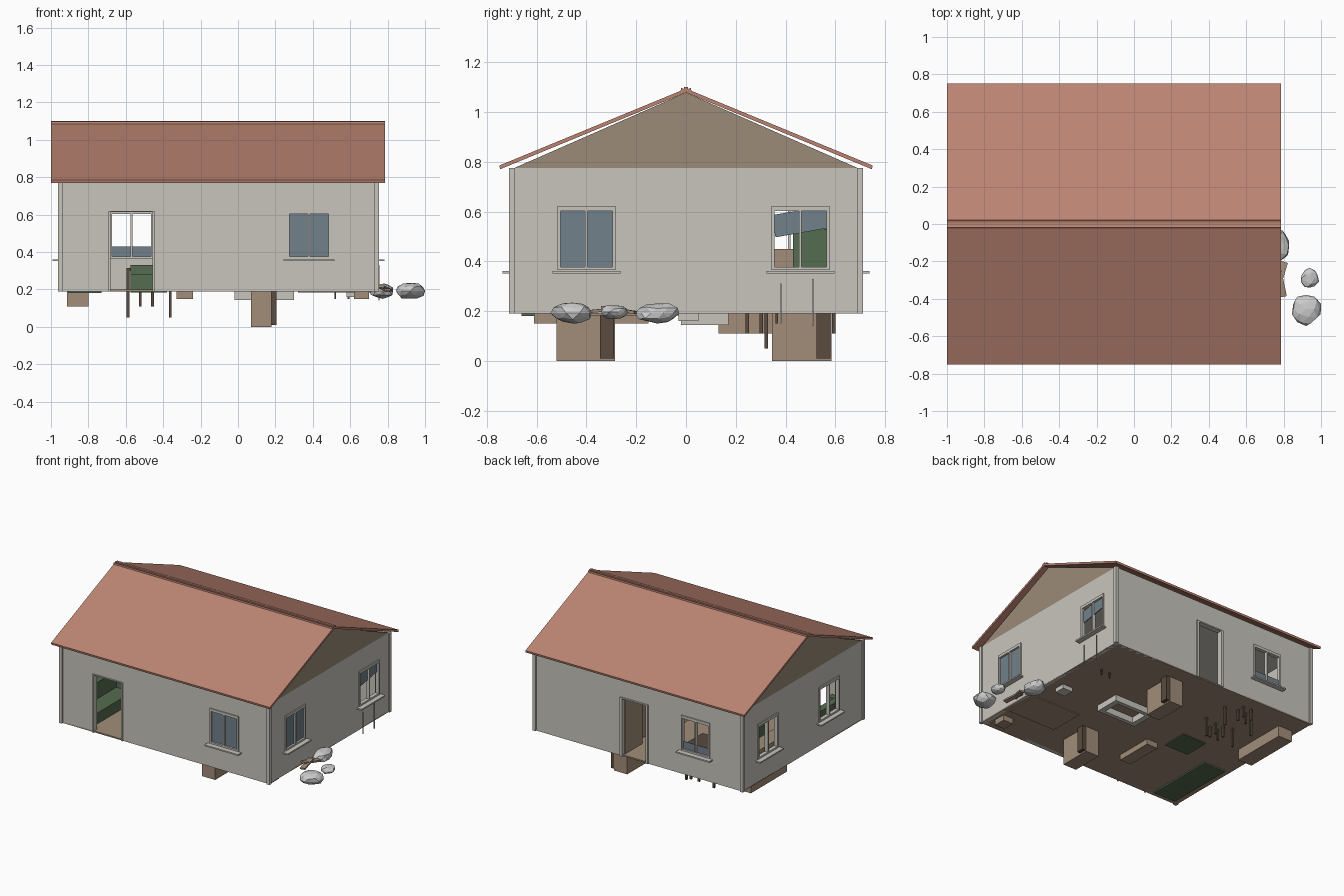
import bpy, bmesh, math, random
from mathutils import Matrix, Vector

if "Cube" in bpy.data.objects:
    bpy.data.objects.remove(bpy.data.objects["Cube"])

random.seed(4)


def material(name, rgb):
    m = bpy.data.materials.new(name)
    m.diffuse_color = (*rgb, 1)
    m.use_nodes = True
    m.node_tree.nodes["Principled BSDF"].inputs["Base Color"].default_value = m.diffuse_color
    return m


PLASTER = material("plaster", (0.58, 0.56, 0.51))
ROOF = material("roof_tile", (0.50, 0.23, 0.17))
TAN = material("gable_board", (0.33, 0.26, 0.19))
WOOD = material("wood", (0.36, 0.27, 0.19))
GLASS = material("glass", (0.17, 0.22, 0.26))
GREEN = material("green_cloth", (0.09, 0.15, 0.08))
DARK = material("dark_wood", (0.10, 0.07, 0.05))


def finish(name, bm, mat):
    bmesh.ops.recalc_face_normals(bm, faces=bm.faces)
    me = bpy.data.meshes.new(name)
    bm.to_mesh(me)
    bm.free()
    ob = bpy.data.objects.new(name, me)
    bpy.context.collection.objects.link(ob)
    if mat:
        me.materials.append(mat)
    return ob


def add_box(bm, x0, x1, y0, y1, z0, z1):
    m = (Matrix.Translation(((x0 + x1) / 2, (y0 + y1) / 2, (z0 + z1) / 2))
         @ Matrix.Diagonal((abs(x1 - x0), abs(y1 - y0), abs(z1 - z0), 1)))
    return bmesh.ops.create_cube(bm, size=1, matrix=m)["verts"]


def boxes(name, mat, *dims):
    bm = bmesh.new()
    for d in dims:
        add_box(bm, *d)
    return finish(name, bm, mat)


def prism(name, mat, yz, x0, x1):
    bm = bmesh.new()
    f = bm.faces.new([bm.verts.new((x0, y, z)) for y, z in yz])
    r = bmesh.ops.extrude_face_region(bm, geom=[f])
    bmesh.ops.translate(bm, vec=(x1 - x0, 0, 0),
                        verts=[v for v in r["geom"] if isinstance(v, bmesh.types.BMVert)])
    return finish(name, bm, mat)


X0, X1, YW = -0.955, 0.745, 0.70
Z0, Z1, TOP = 0.19, 0.775, 0.615


def place(side, u0, u1, v0, v1, z0, z1):
    """u runs along the wall, v points outward from the wall face."""
    if side == "front":
        return u0, u1, -YW - v1, -YW - v0, z0, z1
    if side == "back":
        return u0, u1, YW + v0, YW + v1, z0, z1
    if side == "right":
        return X1 + v0, X1 + v1, u0, u1, z0, z1
    return X0 - v1, X0 - v0, u0, u1, z0, z1


def wall(side, start, end, openings):
    parts, u = [], start
    for c, half, sill in sorted(openings):
        parts.append((u, c - half, Z0, Z1))
        parts.append((c - half, c + half, TOP, Z1))
        if sill > Z0:
            parts.append((c - half, c + half, Z0, sill))
        u = c + half
    parts.append((u, end, Z0, Z1))
    boxes(side + "_wall", PLASTER, *[place(side, a, b, -0.03, 0, c, d) for a, b, c, d in parts])


def window(side, c, panes=""):
    h, s = 0.117, 0.365
    bars = [(c - h, c - h + 0.012), (c - 0.005, c + 0.005), (c + h - 0.012, c + h)]
    frame = [place(side, a, b, -0.02, 0.008, s, TOP) for a, b in bars]
    frame += [place(side, c - h, c + h, -0.02, 0.008, TOP - 0.012, TOP + 0.008),
              place(side, c - h, c + h, -0.02, 0.008, s, s + 0.012),
              place(side, c - 0.137, c + 0.137, -0.03, 0.038, s - 0.014, s - 0.004)]
    boxes(side + "_window_frame", PLASTER, *frame)
    if panes == "full":
        boxes(side + "_glass", GLASS, place(side, c - h, c + h, -0.012, -0.006, s, TOP))


# Walls with openings
WIN, F, B = 0.117, -0.57, -0.07
wall("front", X0, X1, [(F, 0.118, Z0), (0.38, WIN, 0.365)])
wall("back", X0, X1, [(B, 0.105, Z0), (-0.57, WIN, 0.365)])
wall("right", -YW, YW, [(-0.40, WIN, 0.365), (0.46, WIN, 0.365)])
wall("left", -YW, YW, [(-0.30, WIN, 0.365), (0.415, WIN, 0.365)])
window("front", 0.38, "full")
window("right", -0.40, "full")
for side, c in (("right", 0.46), ("back", -0.57), ("left", -0.30), ("left", 0.415)):
    window(side, c)

# Broken panes
shard = boxes("tilted_glass_shard", GLASS, (-0.003, 0.003, -0.11, 0.11, -0.045, 0.045))
shard.location, shard.rotation_euler = (0.735, 0.46, 0.56), (math.radians(10), 0, 0)
boxes("back_glass_shard", GLASS, (-0.68, -0.46, 0.69, 0.695, 0.365, 0.43))

# Door casings and the open back door
for side, c, h, w in (("front", F, 0.118, 0.01), ("back", B, 0.105, 0.018)):
    boxes(side + "_door_casing", PLASTER,
          place(side, c - h - w / 2, c - h + w / 2, -0.03, 0.01, Z0, TOP),
          place(side, c + h - w / 2, c + h + w / 2, -0.03, 0.01, Z0, TOP),
          place(side, c - h - w / 2, c + h + w / 2, -0.03, 0.01, TOP, TOP + w / 2))
boxes("back_door_leaf", WOOD, (0.02, 0.035, 0.48, 0.68, 0.2, 0.61))

# Corner posts, floor, ceiling
boxes("corner_posts", PLASTER, *[
    (x, x + 0.025, y, y + 0.025, Z0, Z1) for x in (-0.963, 0.73) for y in (-0.712, 0.687)])
boxes("floor", WOOD, (X0, X1, -YW, YW, Z0, 0.2))
boxes("ceiling", PLASTER, (X0 + 0.03, X1 - 0.03, -0.67, 0.67, 0.755, 0.765))

# Gables and roof
for name, x in (("left_gable", X0), ("right_gable", X1 - 0.02)):
    prism(name, TAN, [(-0.69, Z1), (0.69, Z1), (0, 1.078)], x, x + 0.02)
for name, s in (("front_roof", -1), ("back_roof", 1)):
    prism(name, ROOF, [(s * 0.75, 0.785), (s * 0.747, 0.77), (0, 1.078), (0, 1.094)], -1, 0.785)
prism("ridge_cap", ROOF, [(-0.022, 1.08), (-0.02, 1.097), (-0.008, 1.093), (-0.007, 1.1),
                          (0.007, 1.1), (0.008, 1.093), (0.02, 1.097), (0.022, 1.08)], -1, 0.785)

# Sunken cabinets with door panels
for y0, y1 in ((0.345, 0.585), (-0.52, -0.285)):
    boxes("tall_cabinet", WOOD, (0.07, 0.178, y0, y1, 0, 0.45))
    boxes("cabinet_panel", DARK, (0.178, 0.205, y1 - 0.06, y1 - 0.005, 0.01, 0.44))

# Bedroom furniture
boxes("bed_base", WOOD, (0.32, 0.71, -0.45, -0.19, 0.183, 0.27))
boxes("mattress", PLASTER, (0.33, 0.70, -0.44, -0.20, 0.27, 0.30))
boxes("nightstand", WOOD, (0.62, 0.70, -0.61, -0.52, 0.15, 0.28))
boxes("small_grey_box", PLASTER, (0.58, 0.66, -0.03, 0.05, 0.16, 0.26))
boxes("green_panel", GREEN, (0.56, 0.59, 0.43, 0.57, 0.2, 0.53))

# Open grey basin frame
boxes("basin", PLASTER, (-0.02, 0.30, -0.02, 0.01, 0.145, 0.27), (-0.02, 0.30, 0.14, 0.17, 0.145, 0.27),
      (-0.02, 0.02, 0.01, 0.14, 0.145, 0.27), (0.26, 0.30, 0.01, 0.14, 0.145, 0.27))

# Living room furniture
boxes("low_table", WOOD, (-0.33, -0.24, -0.43, -0.15, 0.15, 0.27))
boxes("armchair", GREEN, (-0.575, -0.38, -0.13, 0.06, 0.183, 0.28),
      (-0.575, -0.38, 0.02, 0.06, 0.28, 0.33))
boxes("sofa", GREEN, (-0.91, -0.73, -0.66, -0.14, 0.18, 0.28), (-0.91, -0.86, -0.66, -0.14, 0.28, 0.40),
      (-0.91, -0.73, -0.66, -0.61, 0.28, 0.33), (-0.91, -0.73, -0.19, -0.14, 0.28, 0.33))
boxes("counter", WOOD, (-0.915, -0.80, 0.13, 0.55, 0.11, 0.39))


# Dining table and chairs, legs passing through the floor
def legged(name, x0, x1, y0, y1, bottom, top, t=0.014):
    legs = [(x, x + t, y, y + t, bottom, top) for x in (x0, x1 - t) for y in (y0, y1 - t)]
    boxes(name, DARK, (x0, x1, y0, y1, top, top + 0.015), *legs)


legged("dining_table", -0.595, -0.355, 0.315, 0.52, 0.05, 0.30)
legged("dining_chair", -0.53, -0.45, 0.24, 0.31, 0.11, 0.25)
legged("dining_chair", -0.53, -0.45, 0.53, 0.60, 0.11, 0.25)
boxes("stool_legs", DARK, (0.515, 0.525, 0.36, 0.37, 0.15, 0.25), (0.585, 0.595, 0.36, 0.37, 0.15, 0.25))

# Thin rods below the broken window
boxes("window_rods", PLASTER, (0.752, 0.757, 0.377, 0.383, 0.15, 0.31),
      (0.752, 0.757, 0.507, 0.513, 0.14, 0.33))


# Faceted rubble beside the house
def rock(loc, half):
    bm = bmesh.new()
    bmesh.ops.create_icosphere(bm, subdivisions=2, radius=1)
    for v in bm.verts:
        v.co *= random.uniform(0.8, 1.0)
    for i in range(3):
        m = max(abs(v.co[i]) for v in bm.verts)
        for v in bm.verts:
            v.co[i] = v.co[i] / m * half[i] + loc[i]
    finish("rock", bm, None)


rock((0.92, -0.455, 0.192), (0.08, 0.09, 0.042))
rock((0.94, -0.29, 0.196), (0.05, 0.055, 0.028))
rock((0.772, -0.115, 0.192), (0.068, 0.09, 0.042))
for y, a in ((-0.32, 0.1), (-0.27, -0.15)):
    plank = boxes("broken_plank", WOOD, (-0.018, 0.018, -0.07, 0.07, -0.006, 0.006))
    plank.location, plank.rotation_euler = (0.785, y, 0.205), (a, 0, a * 2)
